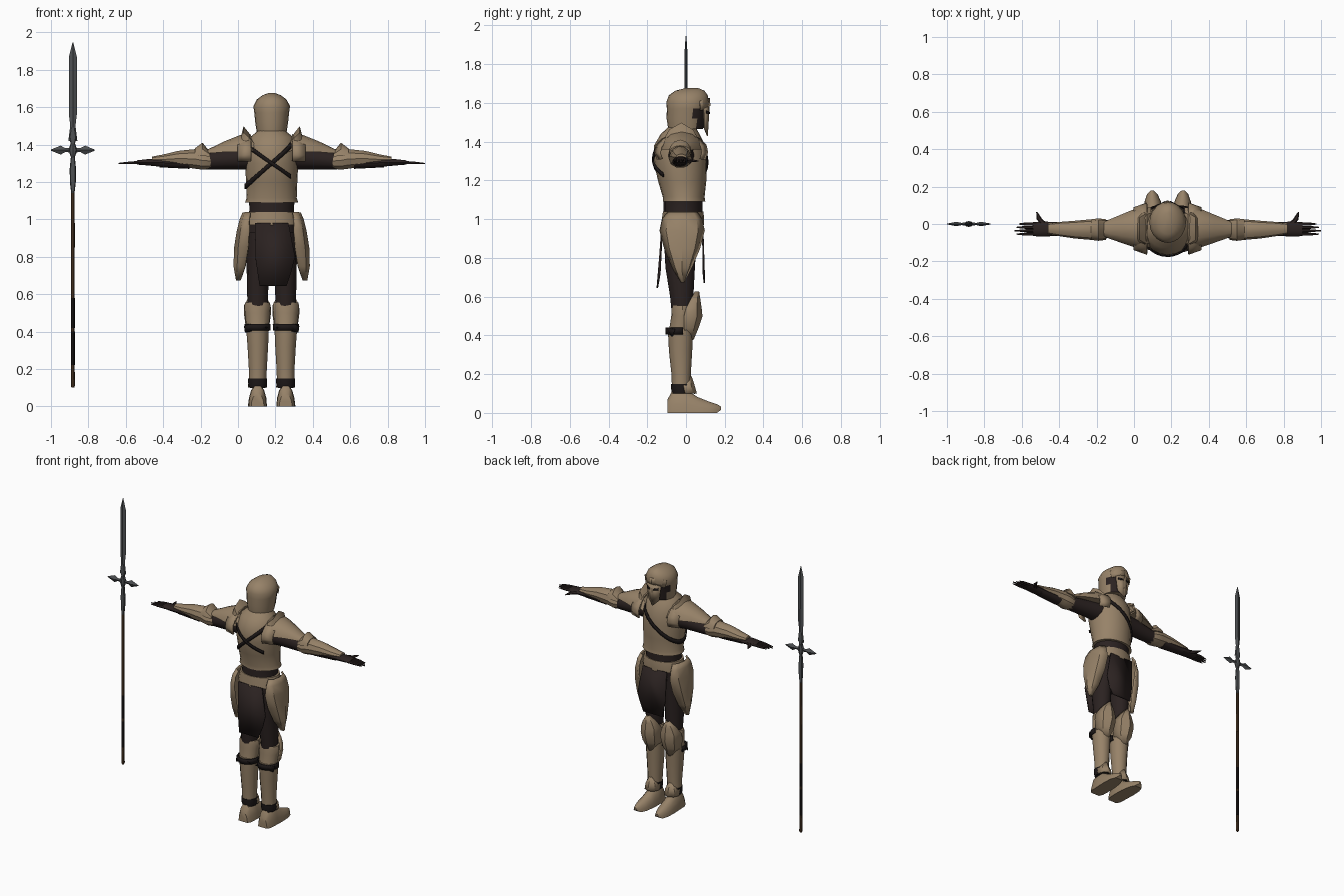
import bpy, bmesh, math
from math import sin, cos, pi

CX = 0.18  # centre line of the figure


def material(name, rgb):
    m = bpy.data.materials.new(name)
    m.diffuse_color = (*rgb, 1)
    return m


TAN = material("tan_armour", (0.31, 0.225, 0.14))
DARK = material("dark_cloth", (0.024, 0.016, 0.015))
STEEL = material("dark_steel", (0.075, 0.08, 0.085))
WOOD = material("brown_wood", (0.085, 0.045, 0.022))
BLACK = material("black_leather", (0.012, 0.009, 0.009))


def finish(name, bm, mat, thick=0, mat2=None, rule=None):
    bmesh.ops.recalc_face_normals(bm, faces=bm.faces)
    me = bpy.data.meshes.new(name)
    if rule:
        for f in bm.faces:
            f.material_index = int(rule(f.calc_center_median()))
    bm.to_mesh(me)
    bm.free()
    me.materials.append(mat)
    if mat2:
        me.materials.append(mat2)
    ob = bpy.data.objects.new(name, me)
    bpy.context.collection.objects.link(ob)
    if thick:
        mod = ob.modifiers.new("thickness", "SOLIDIFY")
        mod.thickness = thick
        mod.offset = 0
    return ob


def loft(name, axis, stations, mat, n=12, arc=(0, 2 * pi), closed=True, s=1, thick=0, x0=CX, **kw):
    """Skin elliptical stations (t, a, b, ra, rb) running along one axis."""
    bm = bmesh.new()
    full = abs(arc[1] - arc[0] - 2 * pi) < 1e-4
    rings = []
    for t, a, b, ra, rb in stations:
        ring = []
        for i in range(n if full else n + 1):
            w = arc[0] + (arc[1] - arc[0]) * i / n
            u, v = a + ra * cos(w), b + rb * sin(w)
            p = {"x": (t, u, v), "y": (u, t, v), "z": (u, v, t)}[axis]
            ring.append(bm.verts.new((x0 + s * p[0], p[1], p[2])))
        rings.append(ring)
    m = len(rings[0])
    for r, q in zip(rings, rings[1:]):
        for i in range(m if closed else m - 1):
            j = (i + 1) % m
            bm.faces.new((r[i], r[j], q[j], q[i]))
    if closed:
        bm.faces.new(rings[0])
        bm.faces.new(rings[-1])
    return finish(name, bm, mat, thick, **kw)


def sheet(name, pts, mat, thick=0.008, s=1, x0=CX):
    """Flat outline of 3D points given some thickness."""
    bm = bmesh.new()
    bm.faces.new([bm.verts.new((x0 + s * x, y, z)) for x, y, z in pts])
    return finish(name, bm, mat, thick)


# torso: breastplate with flared rim, waist, belt, pelvis
TORSO = [(1.09, -.01, .142, .11), (1.115, -.012, .134, .108), (1.2, -.02, .137, .125),
         (1.3, -.03, .142, .137), (1.38, -.033, .135, .132), (1.44, -.03, .115, .1), (1.48, -.02, .065, .065)]
loft("breastplate", "z", [(z, 0, cy, rx, ry) for z, cy, rx, ry in TORSO], TAN, 20)
loft("waist", "z", [(1.0, 0, -.015, .125, .1), (1.06, 0, -.015, .118, .1), (1.11, 0, -.015, .125, .1)], DARK, 16)
loft("pelvis", "z", [(.76, 0, -.03, .12, .075), (.9, 0, -.025, .135, .09), (1.02, 0, -.015, .13, .1)], DARK, 16)
loft("belt", "z", [(.97, 0, -.018, .147, .11), (1.01, 0, -.015, .142, .108), (1.04, 0, -.015, .134, .104)], TAN, 16)


def torso_at(z):
    for a, b in zip(TORSO, TORSO[1:]):
        if z <= b[0]:
            k = max(0, (z - a[0]) / (b[0] - a[0]))
            return [p + (q - p) * k for p, q in zip(a[1:], b[1:])]
    return TORSO[-1][1:]


def strap(name, z0, slope, arc, w):
    """Diagonal band lying on the breastplate."""
    bm = bmesh.new()
    pairs = []
    for i in range(33):
        t = arc[0] + (arc[1] - arc[0]) * i / 32
        pair = []
        for dz in (-w, w):
            z = z0 + slope * cos(t) + dz
            cy, rx, ry = torso_at(z)
            pair.append(bm.verts.new((CX + (rx + .005) * cos(t), cy + (ry + .005) * sin(t), z)))
        pairs.append(pair)
    for p, q in zip(pairs, pairs[1:]):
        bm.faces.new((p[0], q[0], q[1], p[1]))
    finish(name, bm, BLACK, 0.008)


strap("chest_strap", 1.3, .125, (0, 2 * pi), .014)
strap("back_strap", 1.3, -.1, (1.12 * pi, 1.75 * pi), .011)

# skirt cloths, back and front
for nm, y0, y1, zb in (("back_skirt", -.122, -.148, .645), ("front_skirt", .085, .095, .67)):
    ym = (y0 + y1) / 2
    sheet(nm, [(-.09, y0, .98), (.09, y0, .98), (.125, ym, .8), (.105, ym, .72),
               (.08, y1, zb), (-.065, y1, zb), (-.085, ym, .78)], DARK)

# head: neck, helmet, shaded face opening, pointed visor
loft("neck", "z", [(1.4, 0, -.01, .065, .06), (1.5, 0, 0, .06, .06)], DARK)
loft("helmet", "z", [(1.465, 0, -.002, .08, .09), (1.52, 0, 0, .088, .1), (1.57, 0, .005, .093, .104),
                     (1.605, 0, .009, .098, .11), (1.64, 0, .012, .08, .1), (1.663, 0, .02, .05, .075),
                     (1.676, 0, .03, .015, .035)], TAN, 20, mat2=DARK,
     rule=lambda c: c.z < 1.56 and c.y > .045)
for s in (1, -1):
    sheet("visor_cheek", [(0, .12, 1.59), (.055, .094, 1.57), (.04, .094, 1.47), (0, .11, 1.43)], TAN, .006, s)
    sheet("eye_slit", [(.012, .122, 1.553), (.044, .106, 1.56), (.043, .106, 1.545), (.012, .122, 1.543)], BLACK, .004, s)
    sheet("brow", [(0, .124, 1.585), (.075, .075, 1.56), (.085, .072, 1.61), (0, .12, 1.625)], TAN, .006, s)

HALF = (0, pi)  # upper half
for s in (1, -1):
    # arm: sleeve, elbow, forearm guard, hand
    loft("upper_arm", "x", [(.1, -.025, 1.33, .07, .065), (.2, -.025, 1.325, .055, .058), (.35, -.028, 1.312, .047, .045)],
         DARK, s=s)
    loft("forearm_guard", "x", [(.325, -.03, 1.312, .046, .043), (.37, -.03, 1.315, .06, .052), (.41, -.03, 1.323, .055, .055),
                                (.5, -.03, 1.325, .047, .043), (.58, -.027, 1.32, .038, .028), (.64, -.025, 1.32, .028, .016)],
         TAN, 10, s=s)
    loft("elbow_fin", "x", [(.33, -.03, 1.335, .055, .025), (.37, -.03, 1.34, .06, .07), (.41, -.03, 1.345, .055, .035)],
         TAN, 6, HALF, s=s)
    loft("forearm_lining", "x", [(.44, -.03, 1.3, .042, .03), (.6, -.028, 1.303, .036, .025)], DARK, s=s)
    loft("hand", "x", [(.58, -.027, 1.303, .036, .024), (.66, -.027, 1.305, .04, .018), (.72, -.027, 1.304, .038, .012)],
         DARK, 10, s=s)
    for i in range(4):
        y = -.054 + .018 * i
        loft("finger", "x", [(.7, y, 1.304, .009, .01), (.76, y, 1.302, .008, .008),
                             (.82 - .012 * abs(i - 1), y, 1.299, .003, .003)], DARK, 6, s=s)
    loft("thumb", "y", [(-.01, .65, 1.305, .025, .014), (.025, .685, 1.302, .015, .01), (.065, .7, 1.3, .003, .003)],
         DARK, 6, s=s)

    # shoulder: long tapering plate and an upright pointed collar blade
    loft("shoulder_plate", "x", [(.11, -.022, 1.36, .115, .095), (.17, -.022, 1.36, .105, .09), (.25, -.025, 1.36, .075, .058),
                                 (.31, -.027, 1.355, .052, .034), (.35, -.028, 1.352, .035, .018)], TAN, 6, HALF, s=s)
    loft("shoulder_lower_plate", "x", [(.11, -.025, 1.35, .135, .09), (.18, -.025, 1.345, .11, .08)],
         TAN, 10, (-.45, pi + .45), False, s, .01)
    loft("shoulder_blade", "x", [(.09, -.025, 1.36, .115, .06), (.12, -.025, 1.375, .11, .085), (.15, -.025, 1.38, .085, .118),
                                 (.165, -.025, 1.38, .075, .06), (.19, -.025, 1.38, .06, .03)], TAN, 4, HALF, s=s)

    # hip plate: ridged leaf shape pointing down
    loft("hip_plate", "z", [(1.035, .115, -.018, .035, .075), (1.0, .12, -.02, .045, .1), (.94, .12, -.02, .06, .112),
                            (.85, .125, -.02, .07, .088), (.75, .14, -.02, .058, .045), (.675, .165, -.018, .02, .004)],
         TAN, 4, (-pi / 2, pi / 2), False, s, .012)

    # leg
    loft("thigh", "z", [(.5, .075, -.02, .052, .052), (.6, .075, -.022, .056, .06), (.75, .074, -.03, .06, .076),
                        (.93, .07, -.03, .066, .085)], DARK, s=s)
    loft("knee_sleeve", "z", [(.42, .075, -.03, .06, .058), (.5, .076, -.02, .067, .056), (.535, .076, -.018, .07, .058),
                              (.555, .076, -.018, .066, .054)], TAN, s=s)
    loft("knee_cap", "z", [(.38, .075, -.005, .02, .04), (.44, .076, -.01, .06, .07), (.5, .076, -.01, .068, .09),
                           (.54, .076, 0, .066, .076), (.58, .076, .02, .045, .05), (.625, .076, .045, .006, .018)],
         TAN, 4, HALF, False, s, .01)
    loft("shin_guard", "z", [(.14, .075, -.025, .047, .048), (.2, .074, -.025, .048, .05), (.32, .074, -.028, .055, .06),
                             (.44, .076, -.028, .062, .066)], TAN, s=s)
    loft("calf_strap", "z", [(.405, .076, -.03, .066, .071), (.44, .076, -.03, .068, .072)], BLACK,
         8, (pi * .93, pi * 2.07), False, s, .008)
    sheet("strap_tail", [(.12, -.096, .44), (.147, -.06, .43), (.142, -.07, .395), (.02, -.096, .42)], BLACK, .008, s)
    loft("ankle_band", "z", [(.1, .075, -.025, .046, .047), (.125, .075, -.025, .051, .052),
                             (.15, .075, -.025, .051, .052)], BLACK, s=s)
    loft("ankle_flap", "z", [(.1, .075, -.005, .046, .056), (.14, .075, -.015, .045, .055), (.185, .075, -.005, .012, .03)],
         TAN, 4, HALF, False, s, .01)
    loft("boot", "y", [(-.095, .075, 0, .034, .07), (-.07, .075, 0, .047, .115), (.0, .075, 0, .05, .12),
                       (.06, .077, 0, .05, .082), (.12, .08, 0, .044, .058), (.16, .082, 0, .028, .045),
                       (.18, .083, .015, .008, .018)], TAN, 8, HALF, s=s)

# spear: shaft, grip wraps, butt cap, socket, guard, blade
SX = -0.883
loft("spear_shaft", "z", [(.12, 0, 0, .009, .009), (1.19, 0, 0, .009, .009)], WOOD, 8, x0=SX)
for a, b in ((.22, .42), (.42, .6), (.85, 1.0)):
    loft("shaft_wrap", "z", [(a, 0, 0, .0105, .0105), (b - .02, 0, 0, .0105, .0105)], BLACK if b < .7 else WOOD, 8, x0=SX)
loft("butt_cap", "z", [(.1, 0, 0, .007, .007), (.11, 0, 0, .011, .011), (.2, 0, 0, .01, .01)], WOOD, 8, x0=SX)
loft("spear_socket", "z", [(1.14, 0, 0, .009, .009), (1.2, 0, 0, .016, .012), (1.27, 0, 0, .017, .012),
                           (1.34, 0, 0, .01, .01), (1.4, 0, 0, .01, .01), (1.44, 0, 0, .021, .01),
                           (1.49, 0, 0, .011, .008)], STEEL, 8, x0=SX)
loft("spear_blade", "z", [(1.42, 0, 0, .024, .006), (1.5, 0, 0, .014, .008), (1.56, 0, 0, .021, .008),
                          (1.87, 0, 0, .021, .007), (1.945, 0, 0, .002, .002)], STEEL, 4, x0=SX)
loft("guard_hub", "z", [(1.335, 0, 0, .012, .012), (1.37, 0, 0, .024, .016), (1.405, 0, 0, .012, .012)], STEEL, 8, x0=SX)
for s in (1, -1):
    loft("guard_arm", "x", [(0, 0, 1.37, .01, .014), (.04, 0, 1.37, .006, .01), (.065, 0, 1.37, .012, .024),
                            (.117, 0, 1.37, .002, .003)], STEEL, 4, s=s, x0=SX)

# smooth shading with sharp edges kept
bpy.ops.object.select_all(action="SELECT")
bpy.context.view_layer.objects.active = bpy.context.selected_objects[0]
bpy.ops.object.shade_smooth_by_angle(angle=math.radians(35))
